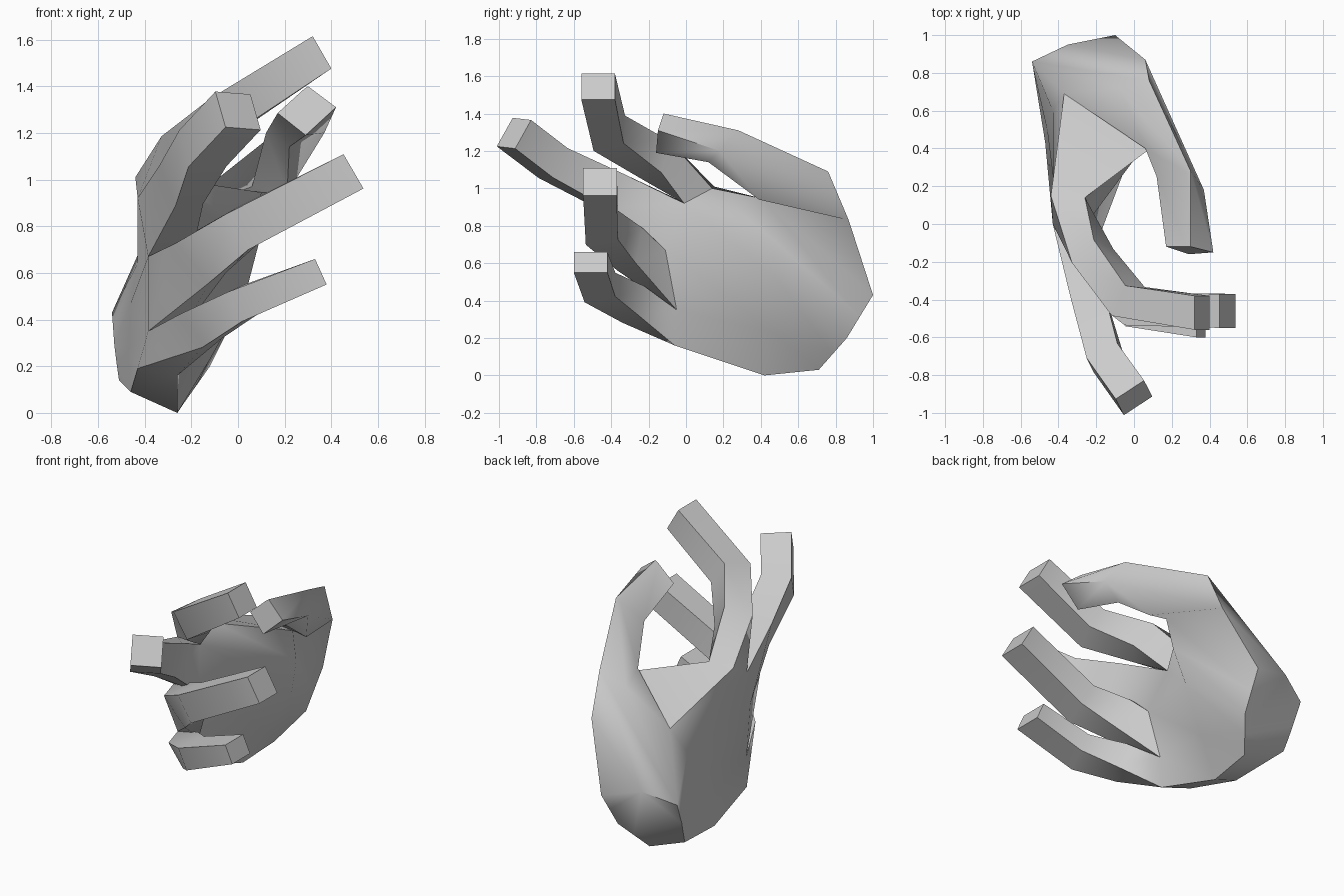
import bpy
import bmesh
from mathutils import Vector

if "Cube" in bpy.data.objects:
    bpy.data.objects.remove(bpy.data.objects["Cube"])

bm = bmesh.new()


def loft(rings, cap_start=None, cap_end=False, skip=None):
    """Skin matching rings of points; cap_start is a list of extra rim points."""
    loops = [[bm.verts.new(p) for p in ring] for ring in rings]
    n = len(loops[0])
    for r, (a, b) in enumerate(zip(loops, loops[1:])):
        for i in range(n):
            j = (i + 1) % n
            if (r, i) != skip:
                bm.faces.new((a[i], a[j], b[j], b[i]))
    if cap_start is not None:
        bm.faces.new(loops[0] + [bm.verts.new(p) for p in cap_start])
    if cap_end:
        bm.faces.new(loops[-1])


# Knuckle line shared by palm and fingers, thumb side to little-finger side
back_knuckles = [(-.44, .15, 1.01), (-.43, .0, .92), (-.385, -.10, .67),
                 (-.385, -.06, .35), (-.43, .0, .19)]
palm_knuckles = [(-.26, .14, 1.0), (-.26, -.01, .92), (-.20, -.11, .67),
                 (-.24, -.05, .35), (-.26, -.06, .16)]


def finger(k, path, across, half_widths, tip_dir, half_depth=.09):
    """Four-sided finger growing from knuckle gap k along its joints."""
    pts = [Vector(p) for p in path]
    rings = [[back_knuckles[k], palm_knuckles[k],
              palm_knuckles[k + 1], back_knuckles[k + 1]]]
    base = sum((Vector(p) for p in rings[0]), Vector()) / 4
    chain = [base] + pts
    for i, p in enumerate(pts):
        if i < len(pts) - 1:
            d = (p - chain[i]).normalized() + (pts[i + 1] - p).normalized()
        else:
            d = Vector(tip_dir)
        d.normalize()
        side = Vector(across)
        side = (side - d * side.dot(d)).normalized()
        deep = d.cross(side)
        w = half_widths[i]
        low = .7 if i == 0 else 1      # underside narrows toward the web
        rings.append([p + side * w * a + deep * half_depth * b
                      for a, b in ((-1, -1), (-1, 1), (1, low), (1, -low))])
    loft(rings, cap_end=True)


# Palm: rings from the wrist cut to the knuckles (back of hand, then palm side),
# with an opening left for the thumb
wrist_top, wrist_back, wrist_front = (-.35, .95, .50), (-.54, .86, .43), (-.10, 1.0, .43)
thumb_web, palm_web = (-.37, .69, .81), (.10, .41, .945)
loft([
    [wrist_back, (-.535, .83, .36), (-.53, .80, .29), (-.52, .77, .21), (-.51, .74, .14),
     (-.24, .71, .03), (-.18, .785, .115), (-.12, .86, .20), (-.11, .93, .315), wrist_front],
    [thumb_web, (-.43, .60, .64), (-.46, .50, .47), (-.47, .43, .27), (-.46, .37, .09),
     (-.26, .42, .00), (-.12, .46, .23), (.03, .50, .50), (.09, .46, .73), palm_web],
    back_knuckles + palm_knuckles[::-1],
], cap_start=[wrist_top], skip=(0, 9))

# Thumb: from the opening, over the base joint, to the square tip
loft([
    [wrist_back, wrist_top, wrist_front, palm_web, thumb_web],
    [(-.08, .72, 1.01), (.08, .76, 1.09), (.06, .87, .83), (.21, .39, .94), (.06, .40, .97)],
    [(.28, .27, 1.295), (.30, .28, 1.31), (.37, .18, 1.20), (.22, .12, 1.14), (.12, .25, 1.20)],
    [(.28, -.12, 1.385), (.30, -.12, 1.40), (.42, -.15, 1.31), (.29, -.16, 1.19),
     (.17, -.12, 1.285)],
], cap_end=True)

# Index, middle, ring and little finger, curling toward +x
finger(0, [(-.21, -.16, 1.14), (-.03, -.41, 1.295), (.36, -.47, 1.545)],
       (.08, 0, -.14), (.10, .09, .08), (.87, 0, .5))
finger(1, [(-.23, -.40, .98), (-.15, -.71, 1.135), (.0, -.92, 1.295)],
       (.04, -.08, -.16), (.10, .09, .09), (.15, -.21, .16))
finger(2, [(-.15, -.31, .67), (.02, -.45, .79), (.495, -.46, 1.035)],
       (.09, 0, -.15), (.11, .09, .085), (.86, 0, .5))
finger(3, [(-.15, -.29, .375), (.02, -.46, .47), (.355, -.51, .605)],
       (.05, 0, -.11), (.085, .07, .06), (.91, 0, .41))

# Weld everything into one skin
bmesh.ops.remove_doubles(bm, verts=bm.verts, dist=.002)
bmesh.ops.recalc_face_normals(bm, faces=bm.faces)
mesh = bpy.data.meshes.new("hand")
bm.to_mesh(mesh)
bm.free()
hand = bpy.data.objects.new("hand", mesh)
bpy.context.collection.objects.link(hand)
hand.select_set(True)
bpy.context.view_layer.objects.active = hand
bpy.ops.object.shade_smooth_by_angle(angle=1.05)
